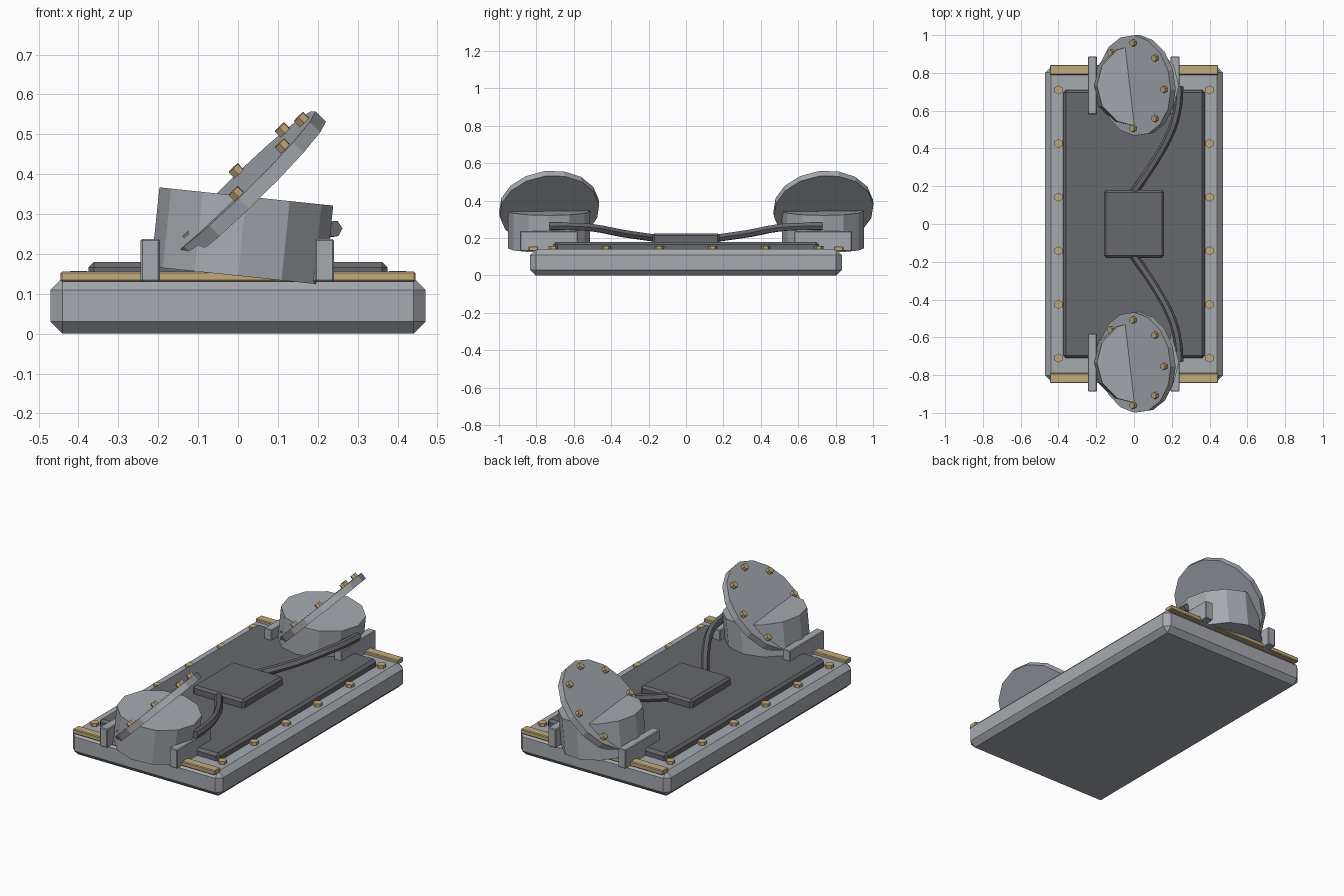
import bpy, bmesh, math
from mathutils import Matrix, Vector

cube = bpy.data.objects.get("Cube")
if cube:
    bpy.data.objects.remove(cube, do_unlink=True)


def material(name, rgb):
    m = bpy.data.materials.new(name)
    m.use_nodes = True
    m.diffuse_color = (*rgb, 1)
    m.node_tree.nodes["Principled BSDF"].inputs["Base Color"].default_value = (*rgb, 1)
    return m


LIGHT = material("light_grey_metal", (0.38, 0.40, 0.43))
DARK = material("dark_grey_metal", (0.135, 0.138, 0.15))
BRASS = material("brass", (0.54, 0.40, 0.20))


def finish(bm, name, mat):
    me = bpy.data.meshes.new(name)
    bm.to_mesh(me)
    bm.free()
    me.materials.append(mat)
    ob = bpy.data.objects.new(name, me)
    bpy.context.collection.objects.link(ob)
    return ob


def box(name, mat, x, y, z, bevel):
    """Chamfered box from (min, max) pairs."""
    bm = bmesh.new()
    bmesh.ops.create_cube(bm, size=1)
    for v in bm.verts:
        v.co = [lo + (hi - lo) * (c + 0.5) for c, (lo, hi) in zip(v.co, (x, y, z))]
    bmesh.ops.bevel(bm, geom=bm.edges[:], offset=bevel, segments=1, affect='EDGES')
    return finish(bm, name, mat)


def cylinder(name, mat, radius, height, sides, matrix):
    """Prism whose base sits at the origin of the matrix."""
    bm = bmesh.new()
    bmesh.ops.create_cone(bm, cap_ends=True, segments=sides, radius1=radius, radius2=radius,
                          depth=height, matrix=matrix @ Matrix.Translation((0, 0, height / 2)))
    return finish(bm, name, mat)


def cable(name, points):
    cu = bpy.data.curves.new(name, 'CURVE')
    cu.dimensions = '3D'
    cu.bevel_depth = 0.022
    cu.bevel_resolution = 1
    cu.use_fill_caps = True
    cu.resolution_u = 3
    sp = cu.splines.new('BEZIER')
    sp.bezier_points.add(len(points) - 1)
    for p, co in zip(sp.bezier_points, points):
        p.co = co
        p.handle_left_type = p.handle_right_type = 'AUTO'
    ob = bpy.data.objects.new(name, cu)
    bpy.context.collection.objects.link(ob)
    me = bpy.data.meshes.new_from_object(ob.evaluated_get(bpy.context.evaluated_depsgraph_get()))
    me.materials.clear()
    me.materials.append(DARK)
    me.polygons.foreach_set("use_smooth", [False] * len(me.polygons))
    bpy.data.objects.remove(ob)
    bpy.context.collection.objects.link(bpy.data.objects.new(name, me))


# Base slab, deck panel and central junction box
box("base_slab", LIGHT, (-0.47, 0.47), (-0.833, 0.833), (0, 0.14), 0.03)
box("deck_panel", DARK, (-0.375, 0.375), (-0.71, 0.71), (0.12, 0.18), 0.014)
box("junction_box", DARK, (-0.16, 0.16), (-0.18, 0.18), (0.165, 0.225), 0.012)

# Bolts along both long edges
for x in (-0.4, 0.4):
    for i in range(6):
        cylinder("deck_bolt", BRASS, 0.024, 0.025, 6,
                 Matrix.Translation((x, -0.71 + i * 0.284, 0.132)))

for side, end in ((-1, "front"), (1, "back")):
    # Brass end rail
    ys = sorted((side * 0.79, side * 0.842))
    box(end + "_rail", BRASS, (-0.445, 0.445), ys, (0.13, 0.156), 0.004)

    # Upright brackets on either side of the drum
    yb = sorted((side * 0.58, side * 0.887))
    for x in (-0.22, 0.217):
        box(end + "_bracket", LIGHT, (x - 0.024, x + 0.024), yb, (0.13, 0.237), 0.004)

    # Leaning drum
    yc = side * 0.733
    lean = Matrix.Translation((0, yc, 0.145)) @ Matrix.Rotation(math.radians(6), 4, 'Y')
    cylinder(end + "_drum", LIGHT, 0.219, 0.2, 12, lean)

    # Tilted disc cutting through the drum, with a ring of bolts
    tilt = (Matrix.Translation((0.002, yc, 0.373)) @ Matrix.Rotation(0.125, 4, 'X')
            @ Matrix.Rotation(math.radians(-44), 4, 'Y'))
    cylinder(end + "_disc", LIGHT, 0.268, 0.037, 16, tilt @ Matrix.Translation((0, 0, -0.037)))
    for i in range(8):
        spot = Matrix.Rotation(i * math.pi / 4, 4, 'Z') @ Vector((0.228, 0, -0.005))
        cylinder(end + "_disc_bolt", BRASS, 0.018, 0.025, 6, tilt @ Matrix.Translation(spot))

    # Cable from the junction box up to the drum
    path = [(0, 0.17, 0.2), (0.115, 0.34, 0.225), (0.2, 0.5, 0.255),
            (0.232, 0.62, 0.262), (0.24, 0.73, 0.263)]
    cable(end + "_cable", [(x, side * y, z) for x, y, z in path])
